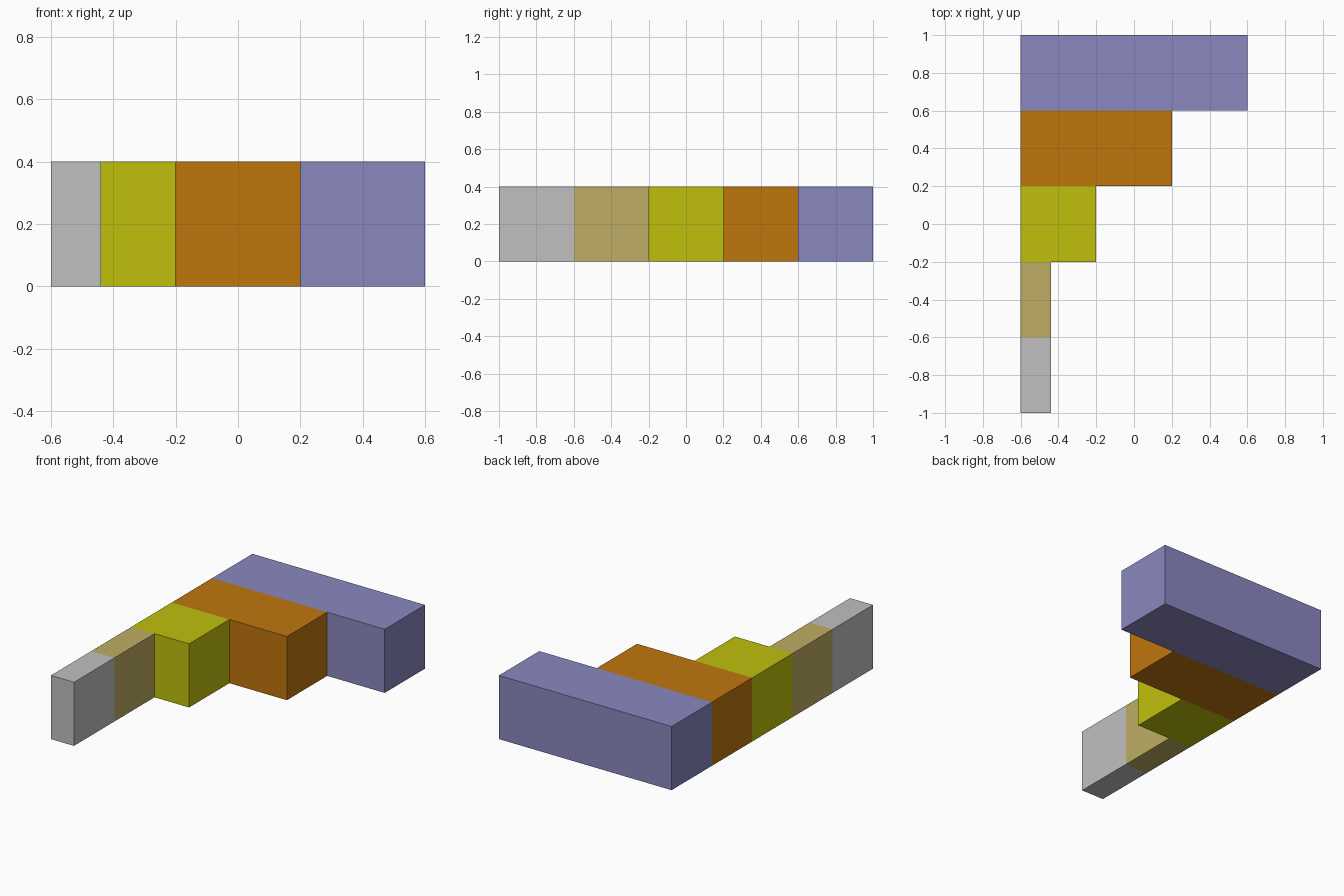
import bpy
import bmesh
from mathutils import Matrix, Vector

cube = bpy.data.objects.get("Cube")
if cube:
    bpy.data.objects.remove(cube, do_unlink=True)

LEFT_EDGE = -0.6   # shared flush side of all bars
DEPTH = 0.4
HEIGHT = 0.4


def make_material(name, rgb):
    mat = bpy.data.materials.new(name)
    mat.use_nodes = True
    color = (*rgb, 1.0)
    mat.diffuse_color = color
    mat.node_tree.nodes["Principled BSDF"].inputs["Base Color"].default_value = color
    return mat


def make_bar(name, width, y_front, mat):
    center = Vector((LEFT_EDGE + width / 2, y_front + DEPTH / 2, HEIGHT / 2))
    bm = bmesh.new()
    bmesh.ops.create_cube(bm, size=1.0,
                          matrix=Matrix.Diagonal((width, DEPTH, HEIGHT, 1.0)))
    mesh = bpy.data.meshes.new(name)
    bm.to_mesh(mesh)
    bm.free()
    mesh.materials.append(mat)
    obj = bpy.data.objects.new(name, mesh)
    obj.location = center
    bpy.context.collection.objects.link(obj)


# Bars in a row from front to back: name, width, colour name, linear colour
bars = [
    ("front_bar", 0.16, "light grey", (0.527, 0.527, 0.527)),
    ("second_bar", 0.16, "tan", (0.521, 0.423, 0.125)),
    ("middle_bar", 0.40, "yellow", (0.527, 0.527, 0.004)),
    ("fourth_bar", 0.80, "orange", (0.527, 0.181, 0.004)),
    ("back_bar", 1.20, "lavender", (0.254, 0.246, 0.521)),
]

for i, (name, width, color_name, rgb) in enumerate(bars):
    make_bar(name, width, -1.0 + i * DEPTH, make_material(color_name, rgb))
